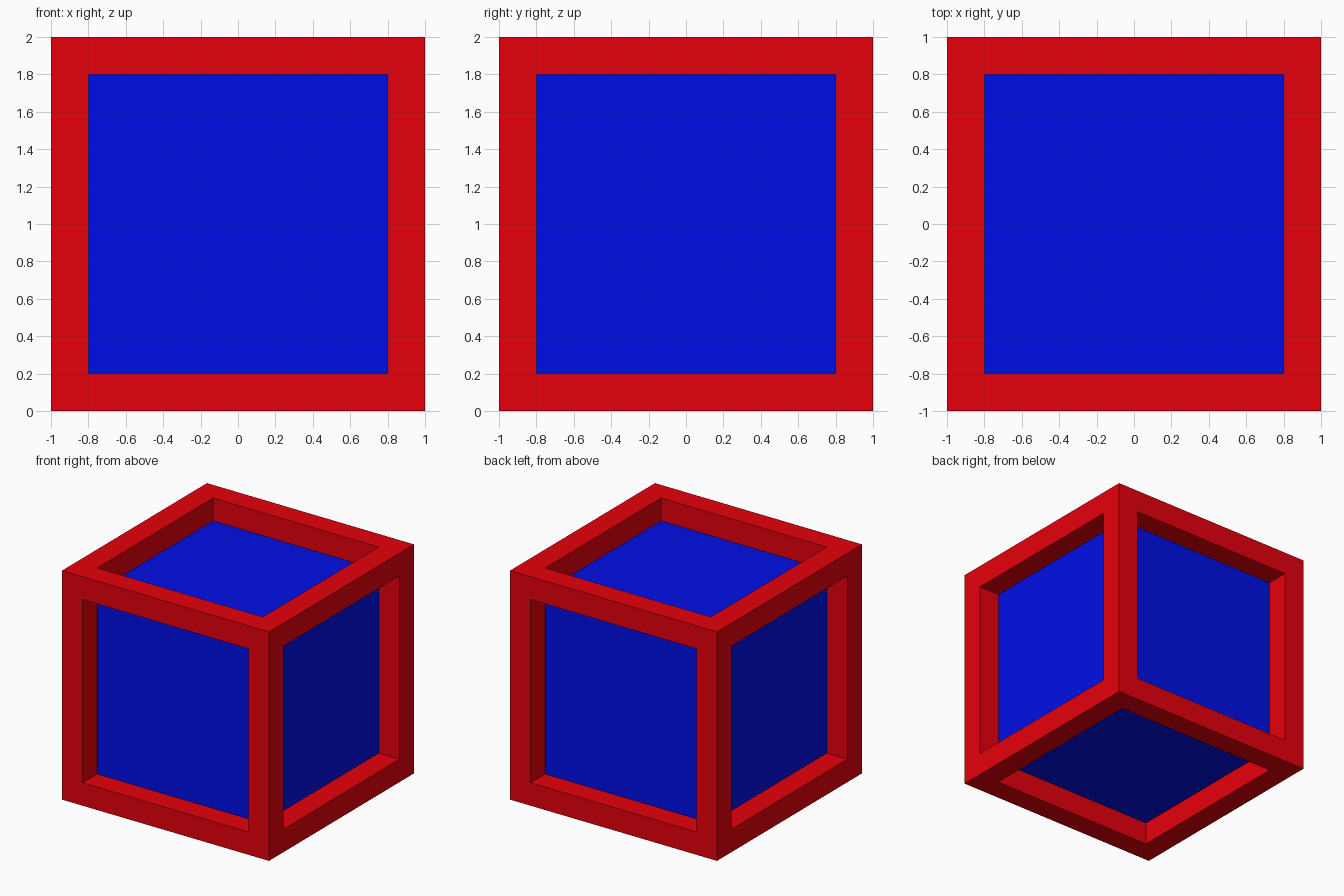
import bpy, bmesh

if "Cube" in bpy.data.objects:
    bpy.data.objects.remove(bpy.data.objects["Cube"])

SIZE = 2.0   # outer edge length
BAR = 0.2    # square bar thickness


def material(name, color):
    mat = bpy.data.materials.new(name)
    mat.diffuse_color = color
    mat.use_nodes = True
    mat.node_tree.nodes["Principled BSDF"].inputs["Base Color"].default_value = mat.diffuse_color
    return mat


def add_object(name, bm, mat):
    mesh = bpy.data.meshes.new(name)
    bm.to_mesh(mesh)
    bm.free()
    mesh.materials.append(mat)
    obj = bpy.data.objects.new(name, mesh)
    obj.location.z = SIZE / 2
    bpy.context.collection.objects.link(obj)
    return obj


red = material("red", (0.8, 0.0, 0.0035, 1))
blue = material("blue", (0.0, 0.0045, 0.8, 1))

# Frame: inset every side, push the openings in by one bar, then open and weld
bm = bmesh.new()
bmesh.ops.create_cube(bm, size=SIZE)
panels = bm.faces[:]
bmesh.ops.inset_individual(bm, faces=panels, thickness=BAR, use_even_offset=True)
for panel in panels:
    normal = panel.normal.copy()
    floor = bmesh.ops.extrude_discrete_faces(bm, faces=[panel])["faces"][0]
    bmesh.ops.translate(bm, verts=floor.verts[:], vec=-BAR * normal)
    # walls of the opening
    bmesh.ops.delete(bm, geom=[floor], context='FACES_ONLY')
bmesh.ops.remove_doubles(bm, verts=bm.verts[:], dist=0.001)
bmesh.ops.recalc_face_normals(bm, faces=bm.faces[:])
add_object("frame", bm, red)

# Core: solid block filling the frame, recessed by one bar on all sides
bm = bmesh.new()
bmesh.ops.create_cube(bm, size=SIZE - 2 * BAR)
add_object("core", bm, blue)
